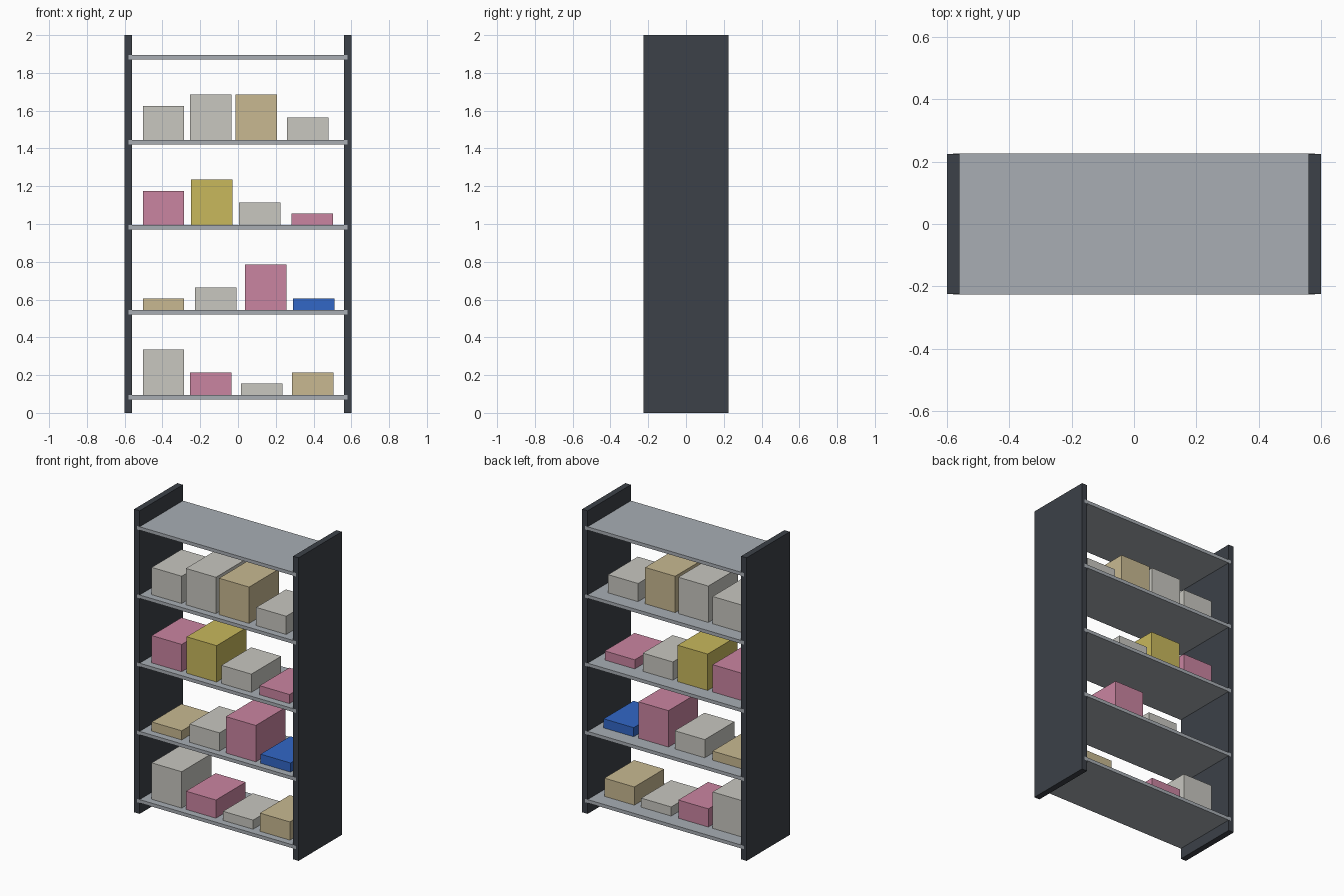
import bpy

cube = bpy.data.objects.get("Cube")
if cube:
    bpy.data.objects.remove(cube, do_unlink=True)


def linear(c):
    c /= 255
    return c / 12.92 if c <= 0.04045 else ((c + 0.055) / 1.055) ** 2.4


def material(name, *rgb):
    colour = [linear(c) for c in rgb] + [1]
    mat = bpy.data.materials.new(name)
    mat.use_nodes = True
    mat.diffuse_color = colour
    mat.node_tree.nodes["Principled BSDF"].inputs["Base Color"].default_value = colour
    return mat


def block(name, mat, x, y, z):
    """Box spanning the given (low, high) range on each axis."""
    bpy.ops.mesh.primitive_cube_add(size=1, location=[(a + b) / 2 for a, b in (x, y, z)])
    obj = bpy.context.object
    obj.name = name
    obj.scale = [b - a for a, b in (x, y, z)]
    bpy.ops.object.transform_apply(location=False, rotation=False, scale=True)
    obj.data.materials.append(mat)
    return obj


charcoal = material("charcoal", 60, 65, 72)
steel = material("pale steel", 168, 174, 180)
grey = material("warm grey", 200, 199, 192)
pink = material("dusty pink", 202, 133, 161)
tan = material("tan", 200, 185, 145)
yellow = material("mustard", 200, 184, 92)
blue = material("blue", 50, 103, 198)

# Side panels
DEPTH = 0.225
for side, x in (("left", (0.56, 0.6)), ("right", (-0.6, -0.56))):
    block(side + "_panel", charcoal, x, (-DEPTH, DEPTH), (0, 2))

# Shelves let into the panels, with their edges just showing
STEP, FIRST, THICK = 0.45, 0.072, 0.0225
for i in range(5):
    z = FIRST + i * STEP
    edge = DEPTH + 0.0006
    block(f"shelf_{i + 1}", steel, (-0.58, 0.58), (-edge, edge), (z, z + THICK))

# Stored boxes, bottom shelf first: left edge, height in units, colour
WIDTH, UNIT = 0.219, 0.06
rows = [
    [(-0.504, 4, grey), (-0.254, 2, pink), (0.017, 1, grey), (0.286, 2, tan)],
    [(-0.504, 1, tan), (-0.228, 2, grey), (0.037, 4, pink), (0.291, 1, blue)],
    [(-0.504, 3, pink), (-0.249, 4, yellow), (0.005, 2, grey), (0.283, 1, pink)],
    [(-0.504, 3, grey), (-0.254, 4, grey), (-0.012, 4, tan), (0.259, 2, grey)],
]
for i, row in enumerate(rows):
    base = FIRST + THICK + i * STEP
    for j, (x, height, mat) in enumerate(row):
        block(f"box_{i + 1}_{j + 1}", mat, (x, x + WIDTH), (-0.18, 0.13),
              (base, base + height * UNIT))
